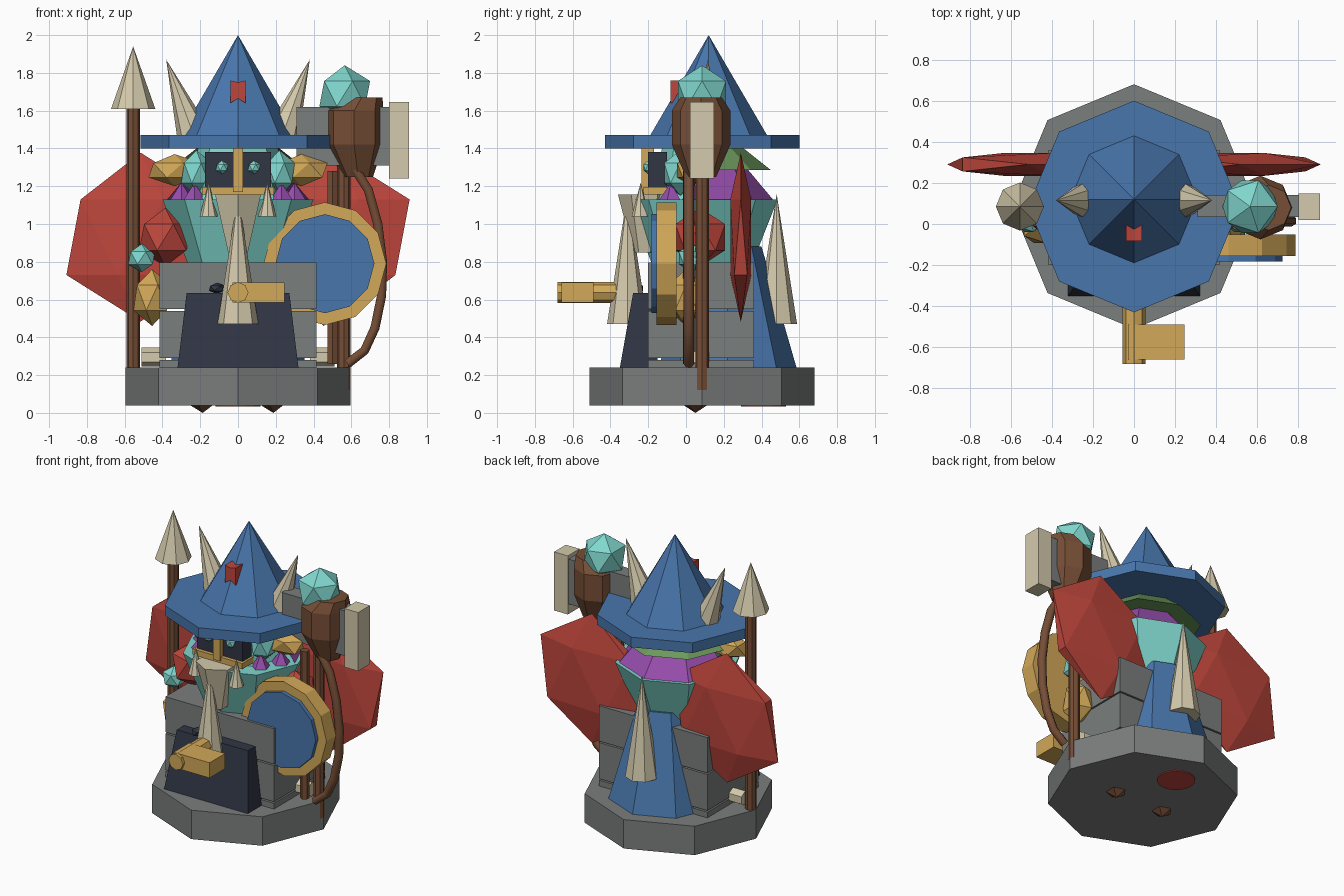
import bpy, bmesh, math
from mathutils import Vector, Matrix

cube = bpy.data.objects.get("Cube")
if cube:
    bpy.data.objects.remove(cube, do_unlink=True)

CY = 0.085  # depth of the body axis


def linear(c):
    c /= 255
    return c / 12.92 if c <= 0.04045 else ((c + 0.055) / 1.055) ** 2.4


def material(name, r, g, b):
    m = bpy.data.materials.new(name)
    m.use_nodes = True
    color = (linear(r), linear(g), linear(b), 1)
    m.diffuse_color = color
    m.node_tree.nodes["Principled BSDF"].inputs["Base Color"].default_value = color
    return m


BLUE = material("blue cloth", 72, 118, 172)
GRAY = material("gray stone", 122, 126, 124)
RED = material("red", 190, 70, 60)
GOLD = material("gold", 210, 168, 88)
BONE = material("bone", 212, 202, 172)
TEAL = material("teal", 128, 215, 206)
DARK = material("dark navy", 48, 54, 68)
PURPLE = material("purple", 152, 78, 174)
GREEN = material("green", 108, 152, 92)
BROWN = material("brown wood", 118, 78, 54)


def finish(name, bm, mat):
    bmesh.ops.recalc_face_normals(bm, faces=bm.faces)
    me = bpy.data.meshes.new(name)
    bm.to_mesh(me)
    bm.free()
    me.materials.append(mat)
    ob = bpy.data.objects.new(name, me)
    bpy.context.scene.collection.objects.link(ob)
    return ob


def cone(name, mat, a, b, r1, r2=0.0, sides=8, back_only=False):
    """Cone or cylinder from point a to point b."""
    a, b = Vector(a), Vector(b)
    d = b - a
    mtx = Matrix.Translation((a + b) / 2) @ d.to_track_quat("Z", "Y").to_matrix().to_4x4()
    bm = bmesh.new()
    bmesh.ops.create_cone(bm, cap_ends=True, segments=sides, radius1=r1, radius2=r2,
                          depth=d.length, matrix=mtx)
    if back_only:
        bmesh.ops.bisect_plane(bm, geom=bm.verts[:] + bm.edges[:] + bm.faces[:],
                               plane_co=(0, CY, 0), plane_no=(0, -1, 0), clear_outer=True)
    return finish(name, bm, mat)


def upright(name, mat, x, y, z1, z2, r1, r2=0.0, sides=8, **kw):
    return cone(name, mat, (x, y, z1), (x, y, z2), r1, r2, sides, **kw)


def gem(name, mat, center, radii):
    bm = bmesh.new()
    bmesh.ops.create_icosphere(bm, subdivisions=1, radius=1,
                               matrix=Matrix.Translation(center) @ Matrix.Diagonal((*radii, 1)))
    return finish(name, bm, mat)


def box(name, mat, x, y, z, taper=1.0):
    """Box from three ranges; taper scales the top in x."""
    bm = bmesh.new()
    bmesh.ops.create_cube(bm, size=1)
    for v in bm.verts:
        top = v.co.z > 0
        v.co = [lo + (c + 0.5) * (hi - lo) for c, (lo, hi) in zip(v.co, (x, y, z))]
        if top:
            v.co.x = (x[0] + x[1]) / 2 + (v.co.x - (x[0] + x[1]) / 2) * taper
    return finish(name, bm, mat)


def tube(name, mat, points, radius):
    cu = bpy.data.curves.new(name, "CURVE")
    cu.dimensions = "3D"
    cu.bevel_depth = radius
    cu.bevel_resolution = 1
    cu.use_fill_caps = True
    sp = cu.splines.new("POLY")
    sp.points.add(len(points) - 1)
    for p, co in zip(sp.points, points):
        p.co = (*co, 1)
    cu.materials.append(mat)
    ob = bpy.data.objects.new(name, cu)
    bpy.context.scene.collection.objects.link(ob)
    return ob


# Plinth
upright("plinth", GRAY, 0, CY, 0.04, 0.24, 0.595, 0.595)
upright("plinth_underside_disc", RED, 0, 0.41, 0.034, 0.042, 0.12, 0.12, 16)

# Armoured lower body, front apron and cape
for name, z in (("foot_slab", (0.24, 0.28)), ("lower_armor", (0.29, 0.54)), ("upper_armor", (0.55, 0.795))):
    box(name, GRAY, (-0.415, 0.415), (-0.2, 0.36), z)
apron = box("front_apron", DARK, (-0.32, 0.32), (-0.35, -0.15), (0.24, 0.635), 0.85)
for v in apron.data.vertices:
    if v.co.z > 0.5 and v.co.y < -0.3:
        v.co.y += 0.07
cone("cape", BLUE, (0, 0.22, 0.24), (0, 0.22, 0.88), 0.365, 0.18)
gem("belt_stone", DARK, (-0.11, -0.27, 0.66), (0.05, 0.05, 0.03))

# Torso, head and collar
upright("torso", TEAL, 0, CY, 0.7, 1.13, 0.23, 0.4)
upright("head", TEAL, 0, CY, 1.13, 1.41, 0.27, 0.21)
upright("purple_collar", PURPLE, 0, CY, 1.13, 1.285, 0.375, 0.245, back_only=True)
upright("green_collar", GREEN, 0, CY, 1.285, 1.4, 0.365, 0.22, back_only=True)

# Face
box("face_plate", DARK, (-0.175, 0.175), (-0.2, -0.1), (1.18, 1.38))
box("nose_guard", GOLD, (-0.026, 0.026), (-0.235, -0.17), (1.17, 1.4))
box("lip_band", GOLD, (-0.19, 0.19), (-0.225, -0.1), (1.155, 1.195))
upright("beard", BONE, 0, -0.22, 0.85, 1.155, 0.06, 0.14, 6)

# Great tusks at front and back
upright("front_tusk", BONE, 0, CY - 0.395, 0.47, 1.16, 0.108)
upright("back_tusk", BONE, 0, CY + 0.395, 0.47, 1.16, 0.108)

# Mirrored parts
for s, side in ((1, "left"), (-1, "right")):
    gem(side + "_eye", TEAL, (s * 0.085, -0.2, 1.3), (0.036, 0.03, 0.036))
    gem(side + "_cheek", TEAL, (s * 0.22, -0.03, 1.27), (0.09, 0.1, 0.12))
    gem(side + "_ear", GOLD, (s * 0.335, 0.03, 1.285), (0.155, 0.09, 0.085))
    upright(side + "_small_tusk", BONE, s * 0.155, -0.24, 1.04, 1.22, 0.048)
    upright(side + "_outer_spike", PURPLE, s * 0.3, 0.04, 1.13, 1.22, 0.06, sides=5)
    upright(side + "_inner_spike", PURPLE, s * 0.23, -0.08, 1.13, 1.22, 0.06, sides=5)
    gem(side + "_wing", RED, (s * 0.515, 0.29, 0.93), (0.44, 0.065, 0.447))
    gem(side + "_shoulder", RED, (s * 0.385, CY - 0.01, 0.93), (0.155, 0.155, 0.155))
    gem(side + "_elbow", TEAL, (s * 0.51, 0.03, 0.82), (0.08, 0.08, 0.075))
    gem(side + "_forearm", GOLD, (s * 0.455, 0.0, 0.61), (0.11, 0.11, 0.15))
    cone(side + "_toe_bone", BONE, (s * 0.38, 0.08, 0.295), (s * 0.51, 0.08, 0.295), 0.05, 0.05, 6)
    gem(side + "_foot", BROWN, (s * 0.187, 0.05, 0.15), (0.15, 0.15, 0.15))
    cone(side + "_hat_horn", BONE, (s * 0.235, 0.115, 1.47), (s * 0.38, 0.115, 1.87), 0.09)

# Hat
upright("hat_brim", BLUE, 0, CY, 1.4, 1.47, 0.515, 0.515)
upright("hat_crown", BLUE, 0, 0.12, 1.46, 2.0, 0.315)
tag = bmesh.new()
outline = [(-0.04, 1.76), (-0.04, 1.64), (0, 1.665), (0.04, 1.64), (0.04, 1.76), (0, 1.75)]
face = tag.faces.new([tag.verts.new((x, -0.083, z)) for x, z in outline])
ext = bmesh.ops.extrude_face_region(tag, geom=[face])
moved = [v for v in ext["geom"] if isinstance(v, bmesh.types.BMVert)]
bmesh.ops.translate(tag, verts=moved, vec=(0, 0.09, 0))
finish("hat_tag", tag, RED)

# Spear
upright("spear_shaft", BROWN, -0.555, CY, 0.12, 1.62, 0.036, 0.036)
upright("spear_head", BONE, -0.555, CY, 1.61, 1.94, 0.117)

# Hammer staff: shaft, wooden knob, stone block, bone face and gem
upright("staff_shaft", BROWN, 0.56, CY, 0.12, 1.35, 0.036, 0.036)
knob = bmesh.new()
rings = []
for z, r, dx in ((1.25, 0.08, 0.02), (1.42, 0.155, 0.0), (1.6, 0.155, 0.0), (1.67, 0.11, 0.04)):
    rings.append([knob.verts.new((0.615 + dx + r * math.cos(a), CY - 0.005 + r * math.sin(a), z))
                  for a in (math.tau * i / 8 for i in range(8))])
for low, high in zip(rings, rings[1:]):
    for i in range(8):
        j = (i + 1) % 8
        knob.faces.new((low[i], low[j], high[j], high[i]))
knob.faces.new(rings[0])
knob.faces.new(rings[-1])
finish("staff_knob", knob, BROWN)
box("hammer_block", GRAY, (0.31, 0.8), (0.035, 0.14), (1.31, 1.62))
box("hammer_face", BONE, (0.8, 0.905), (0.02, 0.148), (1.24, 1.645))
gem("staff_gem", TEAL, (0.565, CY, 1.69), (0.15, 0.15, 0.15))

# Bow beside the staff
arc = [(0.62, 1.29), (0.69, 1.18), (0.74, 1.0), (0.765, 0.8), (0.76, 0.62), (0.725, 0.45), (0.67, 0.33), (0.58, 0.26)]
tube("bow_limb", BROWN, [(x, 0.015, z) for x, z in arc], 0.028)
upright("bow_grip", BROWN, 0.5, 0.015, 0.26, 1.28, 0.03, 0.03, 6)

# Round shield
cone("shield_rim", GOLD, (0.46, -0.155, 0.79), (0.46, -0.05, 0.79), 0.325, 0.325, 12)
cone("shield_disc", BLUE, (0.46, -0.183, 0.79), (0.46, -0.15, 0.79), 0.262, 0.262, 12)

# Gold spout and handle at the waist
cone("belt_spout", GOLD, (0, -0.68, 0.637), (0, -0.3, 0.637), 0.055, 0.055)
box("belt_handle", GOLD, (-0.03, 0.245), (-0.66, -0.49), (0.585, 0.69))
